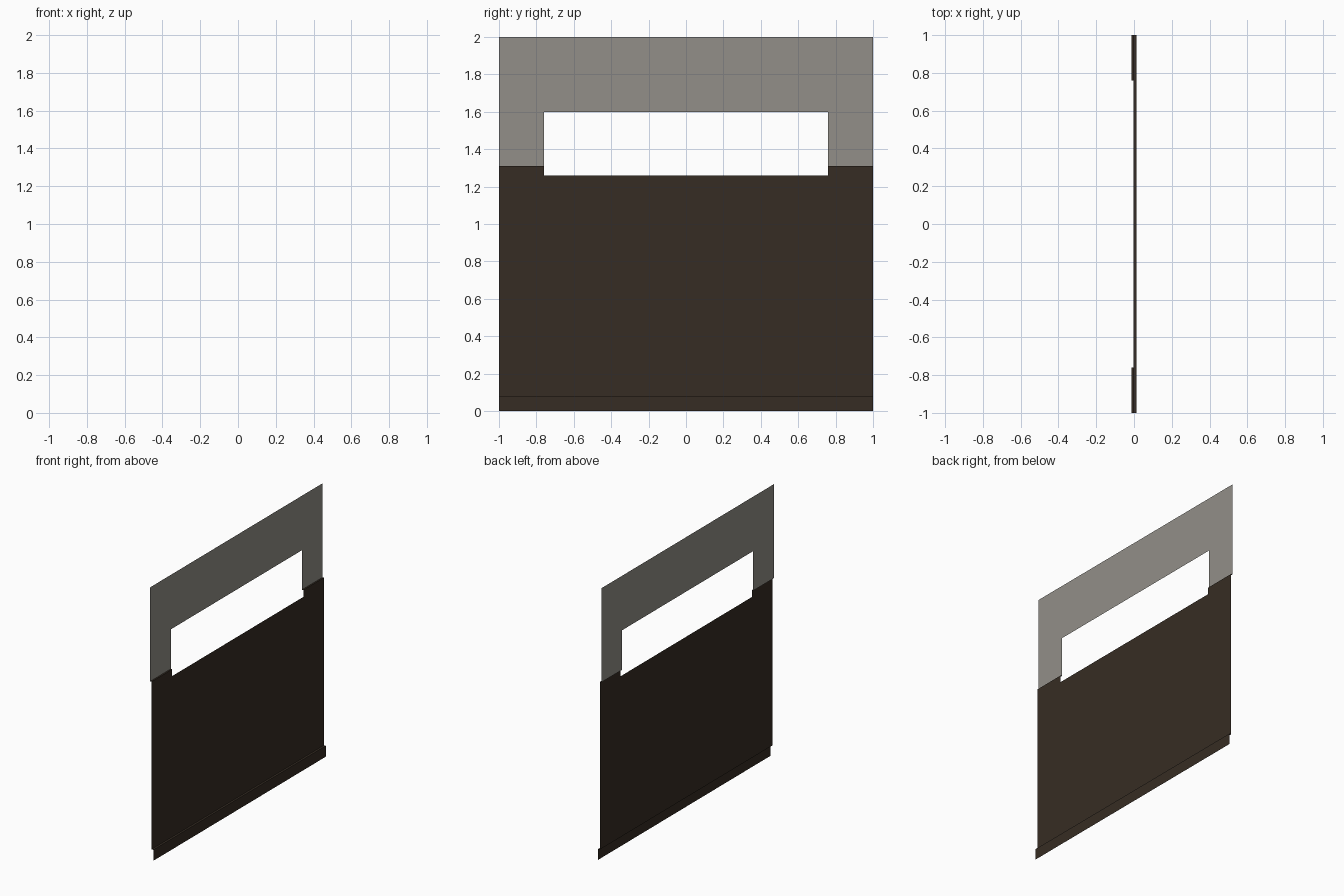
import bpy, bmesh

if "Cube" in bpy.data.objects:
    bpy.data.objects.remove(bpy.data.objects["Cube"])

# Depths of the three stepped layers (open sheet facing +x)
X_WALL, X_PANEL, X_SKIRT = -0.013, -0.002, 0.013
# Heights
Z_SKIRT, Z_SILL, Z_PANEL, Z_HEAD, Z_TOP = 0.08, 1.26, 1.31, 1.60, 2.0
EDGE, JAMB = 1.0, 0.76


def material(name, rgb):
    m = bpy.data.materials.new(name)
    m.diffuse_color = (*rgb, 1)
    m.use_nodes = True
    m.node_tree.nodes["Principled BSDF"].inputs["Base Color"].default_value = m.diffuse_color
    return m


plaster = material("grey plaster", (0.287, 0.275, 0.246))
wood = material("dark brown wood", (0.0369, 0.0252, 0.0168))


def sheet(name, mat, strips):
    """Each strip sweeps an (x, z) profile, listed bottom to top, from y0 to y1."""
    bm = bmesh.new()
    for y0, y1, profile in strips:
        rows = [[bm.verts.new((x, y, z)) for y in (y0, y1)] for x, z in profile]
        for a, b in zip(rows, rows[1:]):
            bm.faces.new((a[0], a[1], b[1], b[0]))
    bmesh.ops.remove_doubles(bm, verts=bm.verts, dist=1e-5)
    me = bpy.data.meshes.new(name)
    bm.to_mesh(me)
    bm.free()
    me.materials.append(mat)
    bpy.context.collection.objects.link(bpy.data.objects.new(name, me))


SIDES = ((-EDGE, -JAMB), (JAMB, EDGE))

# Plaster wall around the window opening
jamb = [(X_WALL, Z_PANEL), (X_WALL, Z_HEAD)]
head = [(X_WALL, Z_HEAD), (X_WALL, Z_TOP)]
spans = [SIDES[0], (-JAMB, JAMB), SIDES[1]]
sheet("upper_wall", plaster,
      [(*s, jamb) for s in SIDES] + [(*s, head) for s in spans])

# Wood panelling, with short raised ends and a ledge beside the opening
panel = [(X_PANEL, Z_SKIRT), (X_PANEL, Z_SILL)]
cap = [(X_PANEL, Z_SILL), (X_PANEL, Z_PANEL), (X_WALL, Z_PANEL)]
sheet("wainscot", wood,
      [(*s, panel) for s in spans] + [(*s, cap) for s in SIDES])

# Skirting board with its top ledge
sheet("skirting_board", wood,
      [(-EDGE, EDGE, [(X_SKIRT, 0), (X_SKIRT, Z_SKIRT), (X_PANEL, Z_SKIRT)])])
